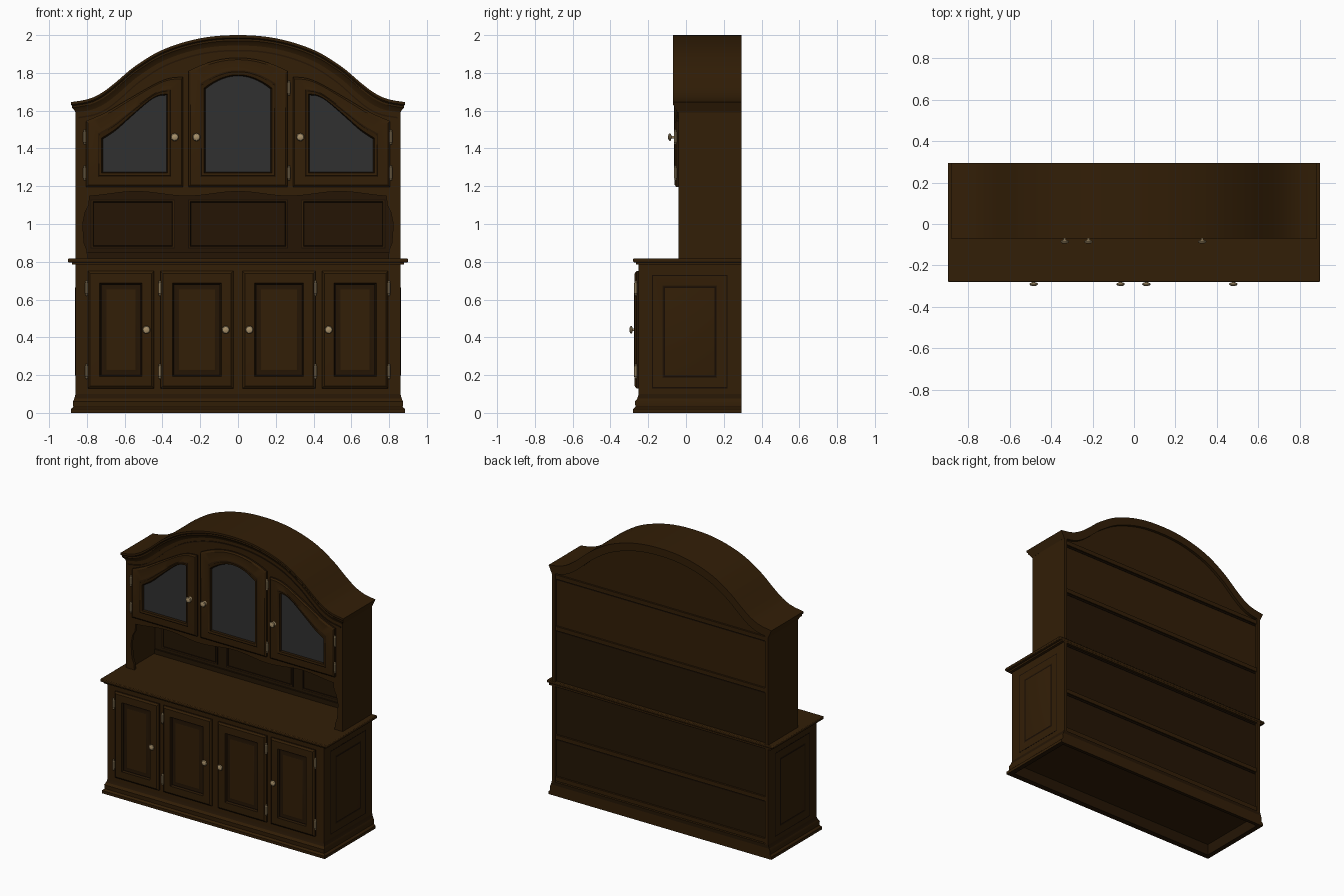
import bpy
import bmesh
import math

cube = bpy.data.objects.get("Cube")
if cube:
    bpy.data.objects.remove(cube, do_unlink=True)


def material(name, rgb, rough=0.85):
    m = bpy.data.materials.new(name)
    m.use_nodes = True
    m.diffuse_color = (*rgb, 1)
    node = m.node_tree.nodes["Principled BSDF"]
    node.inputs["Base Color"].default_value = (*rgb, 1)
    node.inputs["Roughness"].default_value = rough
    return m


WOOD = material("walnut_wood", (0.032, 0.0130, 0.0020))
DARK = material("shaded_wood", (0.018, 0.0075, 0.0013))
GROOVE = material("groove_wood", (0.008, 0.0034, 0.0007))
GLASS = material("grey_glass", (0.030, 0.030, 0.030))
BRASS = material("aged_brass", (0.40, 0.29, 0.15))
parts = []


def loft(name, rows, mats=(WOOD,), pick=None):
    """Skin closed rings of points and cap both ends; pick[i] is the material of band i."""
    bm = bmesh.new()
    rings = [[bm.verts.new(p) for p in row] for row in rows]
    n = len(rings[0])
    bm.faces.new(rings[0])
    for k in range(len(rings) - 1):
        for i in range(n):
            j = (i + 1) % n
            f = bm.faces.new((rings[k][i], rings[k][j], rings[k + 1][j], rings[k + 1][i]))
            f.material_index = pick[k] if pick else 0
    cap = bm.faces.new(rings[-1])
    cap.material_index = pick[-1] if pick else 0
    bmesh.ops.recalc_face_normals(bm, faces=bm.faces)
    me = bpy.data.meshes.new(name)
    bm.to_mesh(me)
    bm.free()
    for m in mats:
        me.materials.append(m)
    ob = bpy.data.objects.new(name, me)
    bpy.context.collection.objects.link(ob)
    parts.append(ob)
    return ob


def rect(x0, x1, y0, y1, z):
    return [(x0, y0, z), (x1, y0, z), (x1, y1, z), (x0, y1, z)]


def box(name, x0, x1, y0, y1, z0, z1, mat=WOOD, bevel=0):
    ob = loft(name, [rect(x0, x1, y0, y1, z0), rect(x0, x1, y0, y1, z1)], (mat,))
    if bevel:
        mod = ob.modifiers.new("rounded", "BEVEL")
        mod.width, mod.segments = bevel, 2
    return ob


def prism(name, outline, y0, y1, mat=WOOD):
    return loft(name, [[(x, y, z) for x, z in outline] for y in (y0, y1)], (mat,))


def curve(pts):
    """Smooth height function through (x, z) points."""
    def f(x):
        for (xa, za), (xb, zb) in zip(pts, pts[1:]):
            if x <= xb:
                i = pts.index((xa, za))
                pa, pb = pts[max(i - 1, 0)], pts[min(i + 2, len(pts) - 1)]
                t, w = (x - xa) / (xb - xa), xb - xa
                ma = (zb - pa[1]) / (xb - pa[0]) * w
                mb = (pb[1] - za) / (pb[0] - xa) * w
                return ((2*t**3 - 3*t*t + 1) * za + (t**3 - 2*t*t + t) * ma
                        + (3*t*t - 2*t**3) * zb + (t**3 - t*t) * mb)
        return pts[-1][1]
    return f


def panel(name, x0, x1, z0, top, levels, mats, pick, place, n=1):
    """Stepped panel: levels are (side, bottom, top inset, depth); top maps 0..1 to height."""
    rows = []
    for d, db, dt, h in levels:
        a, b = x0 + d, x1 - d
        ring = [(a, z0 + db), (b, z0 + db)]
        ring += [(b + (a - b) * i / n, top(1 - i / n) - dt) for i in range(n + 1)]
        rows.append([place(u, v, h) for u, v in ring])
    return loft(name, rows, mats, pick)


def even(pairs):
    return [(d, d, d, h) for d, h in pairs]


def facing(y):
    return lambda u, v, h: (u, y - h, v)


# Lower cabinet with hollow moulded plinth
plinth = [(.85, -.24, .27, .08), (.85, -.24, .27, 0), (.885, -.28, .295, 0), (.885, -.28, .295, .02),
          (.872, -.268, .295, .032), (.874, -.27, .295, .06), (.867, -.258, .295, .075), (.86, -.25, .295, .1)]
loft("plinth", [rect(-w, w, a, b, z) for w, a, b, z in plinth], (WOOD, DARK), [1] * 2 + [0] * 4 + [1, 0])
box("lower_carcass", -.845, .845, -.25, .275, .09, .79, DARK)
box("lower_face_frame", -.86, .86, -.252, -.23, .1, .79)
box("counter_moulding", -.88, .88, -.265, .295, .785, .798)
box("countertop", -.9, .9, -.28, .295, .797, .817, WOOD, .005)

# Raised-panel doors and cabinet sides
raised = even([(0, 0), (0, .01), (.012, .02), (.062, .022), (.069, .009), (.074, .008), (.098, .014), (.1, .014)])
for i, (a, b) in enumerate([(-.795, -.445), (-.41, -.025), (.025, .41), (.445, .795)]):
    panel(f"lower_door_{i + 1}", a, b, .13, lambda t: .75, raised, (WOOD, GROOVE, DARK),
          [2, 0, 0, 2, 1, 2, 0, 0], facing(-.252))
side_levels = even([(0, -.004), (0, .001), (.006, .001), (.055, .001), (.061, 0), (.069, .002)])
for s, side in ((-1, "right"), (1, "left")):
    box(f"lower_side_{side}", min(s*.835, s*.86), max(s*.835, s*.86), -.25, .295, .09, .79)
    panel(f"side_panel_{side}", -.18, .22, .13, lambda t: .73, side_levels, (WOOD, GROOVE, DARK),
          [1, 1, 0, 2, 1, 0], lambda u, v, h, s=s: (s * (.86 + h), u, v))

# Upper hutch: arched body, sides, niche and its back
half = [(0, 2.0), (.2, 1.983), (.4, 1.922), (.55, 1.832), (.65, 1.748), (.72, 1.695), (.79, 1.662), (.885, 1.645)]
arch = curve([(-x, z) for x, z in half[:0:-1]] + half)
N = 64
xs = [-.885 + 1.77 * i / N for i in range(N + 1)]
body = [(x * .86 / .885, arch(x) - .045) for x in xs]
prism("arched_body", [(.86, 1.19), (-.86, 1.19)] + body, -.04, .275)
box("niche_back", -.84, .84, .25, .275, .816, 1.19, DARK)
box("niche_floor_rail", -.83, .83, .24, .25, .816, .85, DARK)
for s, side in ((-1, "right"), (1, "left")):
    box(f"upper_side_{side}", min(s*.835, s*.86), max(s*.835, s*.86), -.04, .295, .816, 1.6)
    edge = [(.795, .816), (.8, .86), (.815, .9), (.822, 1.0), (.81, 1.06), (.79, 1.1), (.785, 1.15), (.75, 1.2)]
    prism(f"niche_scroll_{side}", [(s * x, z) for x, z in edge + [(.858, 1.2), (.858, .816)]], -.04, -.02)
wave = [(-.8 + i / 30, 1.16 + .012 * math.cos(math.pi * (-.8 + i / 30) / .27)) for i in range(49)]
prism("niche_valance", wave + [(.8, 1.2), (-.8, 1.2)], -.04, -.02)
niche_levels = even([(0, 0), (0, .005), (.005, .006), (.012, .006), (.015, .003)])
for i, (a, b) in enumerate([(-.78, -.335), (-.265, .265), (.335, .78)]):
    panel(f"niche_panel_{i + 1}", a, b, .87, lambda t: 1.13, niche_levels, (DARK, GROOVE, WOOD),
          [1, 1, 2, 1, 0], facing(.25))

# Crown moulding swept over the arch: (width scale, depth, drop)
profile = [(1, .295, 0), (1, -.07, 0), (1, -.07, .014), (.992, -.062, .02), (.992, -.062, .03),
           (.98, -.052, .042), (.972, -.046, .055), (.972, .295, .055)]
loft("arched_crown", [[(x * w, y, arch(x) - d) for w, y, d in profile] for x in xs])
bead = [(.955, -.035, .078), (.955, -.046, .078), (.955, -.046, .086), (.955, -.035, .086)]
loft("crown_bead", [[(x * w, y, arch(x) - d) for w, y, d in bead] for x in xs], (DARK,))

# Glazed doors
side_top = curve([(0, 1.545), (.2, 1.59), (.4, 1.65), (.6, 1.71), (.76, 1.754), (.88, 1.774), (1, 1.778)])
glazed = [(0, 0, 0, 0), (0, 0, 0, .012), (.01, .01, .01, .02), (.064, .054, .066, .02),
          (.07, .06, .074, .024), (.083, .073, .09, .02), (.089, .078, .096, .006)]
doors = [("right", -.805, -.29, side_top), ("centre", -.262, .262, lambda t: 1.88 - .07 * (2*t - 1)**2),
         ("left", .29, .805, lambda t: side_top(1 - t))]
for name, a, b, top in doors:
    panel(f"glazed_door_{name}", a, b, 1.197, top, glazed, (WOOD, DARK, GLASS),
          [1, 0, 0, 1, 0, 1, 2], facing(-.04), 20)


# Turned knobs and barrel hinges
def knob(x, y, z):
    prof = [(.014, 0), (.014, .004), (.007, .007), (.007, .02), (.017, .023), (.021, .028), (.017, .034), (.007, .038)]
    loft("knob", [[(x + r * math.cos(a), y - h, z + r * math.sin(a))
                   for a in [math.tau * i / 16 for i in range(16)]] for r, h in prof], (BRASS,))


def hinge(x, y, z):
    prof = [(.003, -.04), (.007, -.034), (.005, -.03), (.008, -.026), (.008, .026), (.005, .03), (.007, .034), (.003, .04)]
    loft("hinge", [[(x + r * math.cos(a), y - .008 + r * math.sin(a), z + h)
                    for a in [math.tau * i / 8 for i in range(8)]] for r, h in prof], (BRASS,))


for x in (-.485, -.065, .06, .48):
    knob(x, -.262, .44)
for x in (-.335, -.22, .33):
    knob(x, -.057, 1.46)
for x in (-.802, -.414, .41, .8):
    for z in (.22, .66):
        hinge(x, -.258, z)
for x, high in ((-.812, 1.46), (.27, 1.72), (.81, 1.46)):
    for z in (1.27, high):
        hinge(x, -.048, z)

# Back rails
for z in (.12, .42, .8, 1.2, 1.57):
    box("back_rail", -.84, .84, .27, .288, z - .015, z + .015)
    box("back_rail_shadow", -.84, .84, .27, .278, z - .027, z - .015, GROOVE)

bpy.ops.object.select_all(action="DESELECT")
for ob in parts:
    ob.select_set(True)
bpy.context.view_layer.objects.active = parts[0]
bpy.ops.object.shade_smooth_by_angle(angle=math.radians(32))
